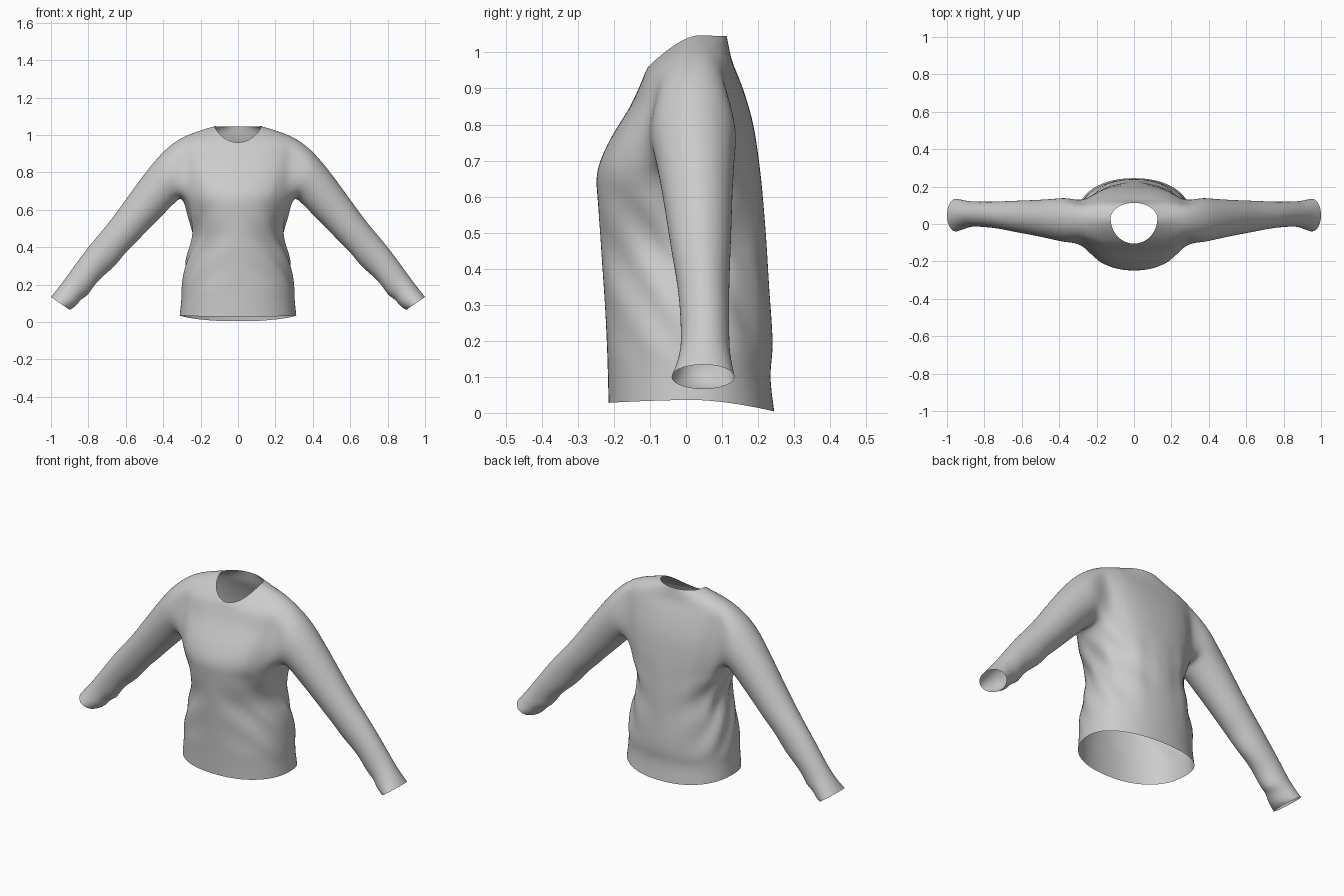
import bpy, bmesh
from math import sin, cos, pi, radians
from mathutils import Vector

if "Cube" in bpy.data.objects:
    bpy.data.objects.remove(bpy.data.objects["Cube"])

SUB = 3        # rows between key rings
COLS = 36      # columns on half of the torso
ARM = 6        # armhole half width in columns


def spline(keys, sub):
    """Catmull-Rom interpolation through tuples of numbers."""
    out = []
    n = len(keys)
    for i in range(n - 1):
        a, b, c, d = keys[max(i - 1, 0)], keys[i], keys[i + 1], keys[min(i + 2, n - 1)]
        for k in range(sub):
            t = k / sub
            out.append([0.5 * (2 * q + (r - p) * t + (2 * p - 5 * q + 4 * r - s) * t * t
                               + (3 * q - p - 3 * r + s) * t ** 3)
                        for p, q, r, s in zip(a, b, c, d)])
    out.append(list(keys[-1]))
    return out


def spow(v, e):
    return (1 if v >= 0 else -1) * abs(v) ** e


# Torso rings: half width, front y, back y, side y, roundness, z front, z side, z back
torso_keys = [
    (.312, -.215, .245, .02, 2.2, .028, .036, .004),
    (.304, -.217, .234, .02, 2.2, .11, .11, .10),
    (.298, -.220, .241, .02, 2.2, .20, .20, .19),
    (.278, -.227, .232, .03, 2.1, .33, .33, .33),
    (.243, -.236, .224, .04, 2.1, .46, .46, .46),
    (.270, -.244, .215, .04, 2.2, .58, .58, .58),
    (.298, -.247, .205, .03, 2.3, .67, .67, .68),    # armpit
    (.310, -.210, .187, .03, 2.4, .76, .78, .80),
    (.320, -.155, .158, .03, 2.4, .85, .885, .90),
    (.325, -.123, .130, .03, 2.4, .92, .975, .97),   # shoulder tip
    (.220, -.113, .120, .03, 2.2, .945, 1.018, 1.01),
    (.125, -.105, .113, .03, 2.0, .96, 1.047, 1.045),  # neckline
]
row_lo, row_hi = 6 * SUB, 9 * SUB
mid = COLS // 2

bm = bmesh.new()
grid = []
for w, f, b, c, p, zf, zs, zb in spline(torso_keys, SUB):
    row = []
    for j in range(COLS + 1):
        th = radians(-90 + 180 * j / COLS)
        s, co = sin(th), max(cos(th), 0)
        if j in (0, COLS):
            co = 0
        x = w * spow(co, 2 / p)
        r = (b - c) if s > 0 else (c - f)
        y = r * spow(s, 2 / p)
        z = zs + ((zb if s > 0 else zf) - zs) * abs(s) ** 1.5
        # diagonal drape folds on the flanks, soft vertical folds on the back
        if .12 < z < .70:
            win = sin(pi * (z - .12) / .58) * co
            k = 1 + .035 * win * sin(2 * pi * (z + 1.46 * (y + c)) / .19)
            x, y = x * k, y * k
            if s > 0:
                y += .008 * win * cos(x * 45)
        row.append(bm.verts.new((x, y + c, z)))
    grid.append(row)

for i in range(len(grid) - 1):
    for j in range(COLS):
        if row_lo <= i < row_hi and mid - ARM <= j < mid + ARM:
            continue    # armhole opening
        bm.faces.new((grid[i][j], grid[i][j + 1], grid[i + 1][j + 1], grid[i + 1][j]))

# Armhole loop, from the armpit forward, over the shoulder and down the back
lo, hi = mid - ARM, mid + ARM
loop = [grid[row_lo][j] for j in range(mid, lo, -1)]
loop += [grid[i][lo] for i in range(row_lo, row_hi)]
loop += [grid[row_hi][j] for j in range(lo, hi)]
loop += [grid[i][hi] for i in range(row_hi, row_lo, -1)]
loop += [grid[row_lo][j] for j in range(hi, mid, -1)]

# Sleeve rings: top x, top z, bottom x, bottom z, front y, back y
sleeve_keys = [
    (.390, .930, .312, .660, -.105, .145),
    (.470, .830, .345, .628, -.090, .138),
    (.560, .710, .435, .540, -.068, .130),
    (.680, .545, .555, .416, -.045, .125),
    (.800, .400, .680, .285, -.022, .120),
    (.900, .265, .790, .168, -.014, .120),
    (.950, .197, .840, .112, -.020, .124),
    (1.00, .134, .902, .066, -.040, .135),
]
prev = loop
n = len(loop)
for r, (tx, tz, bx, bz, yf, yb) in enumerate(spline(sleeve_keys, SUB)):
    ring = []
    for k in range(n):
        a = 2 * pi * k / n
        u = (1 - cos(a)) / 2
        y = (yf + yb) / 2 - sin(a) * (yb - yf) / 2
        x, z = bx + (tx - bx) * u, bz + (tz - bz) * u
        # creases along the lower forearm
        if 9 < r < 21:
            d = .006 * sin(r * 1.5 + 1.2 * sin(a)) * (1 - u)
            x, z = x + d * .7, z + d * .7
        ring.append(bm.verts.new((x, y, z)))
    for k in range(n):
        m = (k + 1) % n
        bm.faces.new((prev[k], prev[m], ring[m], ring[k]))
    prev = ring

# Relax the seam between sleeve and body
seam = [v for v in bm.verts if .2 < v.co.x < .46 and v.co.z > .6 and not v.is_boundary]
for _ in range(5):
    bmesh.ops.smooth_vert(bm, verts=seam, factor=.5,
                          use_axis_x=True, use_axis_y=True, use_axis_z=True)
bmesh.ops.recalc_face_normals(bm, faces=bm.faces)
front = min(bm.faces, key=lambda f: f.calc_center_median().y)
if front.normal.y > 0:
    bmesh.ops.reverse_faces(bm, faces=bm.faces)
for f in bm.faces:
    f.smooth = True

mesh = bpy.data.meshes.new("sweater")
bm.to_mesh(mesh)
bm.free()
sweater = bpy.data.objects.new("sweater", mesh)
bpy.context.collection.objects.link(sweater)

# Mirror to the other half, then refine
mirror = sweater.modifiers.new("mirror", 'MIRROR')
mirror.use_clip = True
mirror.merge_threshold = .001
sub = sweater.modifiers.new("smooth", 'SUBSURF')
sub.levels = sub.render_levels = 1
